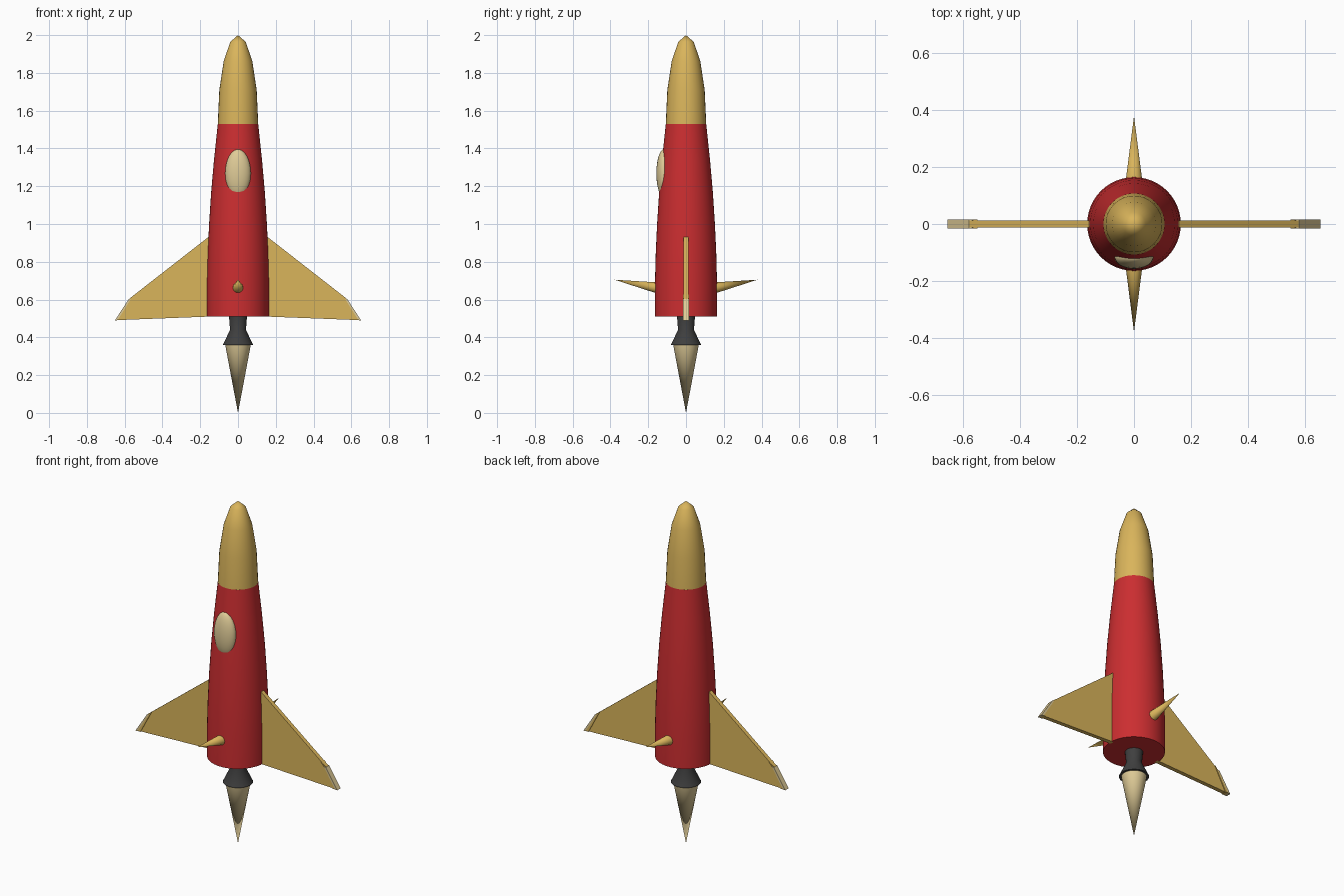
import bpy, math
from mathutils import Vector

if "Cube" in bpy.data.objects:
    bpy.data.objects.remove(bpy.data.objects["Cube"])


def mat(name, rgb):
    m = bpy.data.materials.new(name)
    m.diffuse_color = (*rgb, 1)
    m.use_nodes = True
    m.node_tree.nodes["Principled BSDF"].inputs["Base Color"].default_value = m.diffuse_color
    return m


RED = mat("red", (0.60, 0.027, 0.03))
GOLD = mat("gold", (0.70, 0.46, 0.105))
PALE = mat("pale_cream", (0.74, 0.60, 0.31))
DARK = mat("dark_grey", (0.05, 0.05, 0.05))


def make(name, verts, faces, material, angle=None):
    me = bpy.data.meshes.new(name)
    me.from_pydata(verts, [], faces)
    me.materials.append(material)
    ob = bpy.data.objects.new(name, me)
    bpy.context.collection.objects.link(ob)
    if angle:
        bpy.ops.object.select_all(action='DESELECT')
        ob.select_set(True)
        bpy.context.view_layer.objects.active = ob
        bpy.ops.object.shade_smooth_by_angle(angle=math.radians(angle))
    return ob


def lathe(name, profile, material, n=32):
    """Revolve (radius, z) points listed bottom to top; radius 0 is a tip."""
    verts, rings, faces = [], [], []
    for r, z in profile:
        k = 1 if r == 0 else n
        rings.append(list(range(len(verts), len(verts) + k)))
        verts += [(r * math.cos(2 * math.pi * i / n), r * math.sin(2 * math.pi * i / n), z)
                  for i in range(k)]
    for a, b in zip(rings, rings[1:]):
        for i in range(n):
            j = (i + 1) % n
            f = [a[i % len(a)], a[j % len(a)], b[j % len(b)], b[i % len(b)]]
            faces.append(list(dict.fromkeys(f)))
    if len(rings[0]) > 1:
        faces.append(rings[0][::-1])
    if len(rings[-1]) > 1:
        faces.append(rings[-1])
    return make(name, verts, faces, material, 40)


def plate(name, outline, thick, material):
    """Extrude a clockwise (x, z) outline along y."""
    n, h = len(outline), thick / 2
    verts = [(x, -h, z) for x, z in outline] + [(x, h, z) for x, z in outline]
    faces = [list(range(n))[::-1], list(range(n, 2 * n))]
    faces += [[i, (i + 1) % n, n + (i + 1) % n, n + i] for i in range(n)]
    return make(name, verts, faces, material)


# Fuselage
lathe("body", [(0.164, 0.51), (0.164, 0.70), (0.160, 0.85), (0.153, 1.0), (0.142, 1.17),
               (0.127, 1.34), (0.107, 1.53)], RED, 48)

# Nose: half ellipsoid with four rings
nose = [(0.107 * math.cos(math.radians(a)), 1.53 + 0.47 * math.sin(math.radians(a)))
        for a in (0, 22.5, 45, 67.5)]
lathe("nose_cone", nose + [(0, 2.0)], GOLD, 32)

# Engine nozzle and flame
lathe("nozzle", [(0.08, 0.36), (0.042, 0.44), (0.048, 0.515)], DARK)
lathe("flame", [(0, 0.0), (0.068, 0.362)], PALE)

# Window: flattened ellipsoid on the front
window = lathe("window", [(0, -1)] + [(math.cos(math.radians(a)), math.sin(math.radians(a)))
               for a in range(-75, 76, 15)] + [(0, 1)], PALE)
window.scale = (0.068, 0.04, 0.128)
window.location = (0, -0.117, 1.268)

# Wings with thicker tips and pale tip edges
for s, side in ((1, "right"), (-1, "left")):
    parts = (("wing", [(0.10, 0.93), (0.158, 0.93), (0.575, 0.605), (0.645, 0.491), (0.10, 0.512)],
              0.024, GOLD),
             ("wing_tip", [(0.547, 0.627), (0.566, 0.605), (0.637, 0.491), (0.62, 0.491)],
              0.032, GOLD),
             ("wing_tip_edge", [(0.566, 0.605), (0.578, 0.603), (0.652, 0.489), (0.637, 0.491)],
              0.032, PALE))
    for name, outline, thick, m in parts:
        pts = [(s * x, z) for x, z in outline]
        plate(side + "_" + name, pts if s > 0 else pts[::-1], thick, m)

# Front and back spikes, tilted slightly upward
for s, side in ((1, "back"), (-1, "front")):
    base, tip = Vector((0, s * 0.12, 0.656)), Vector((0, s * 0.378, 0.705))
    d = tip - base
    spike = lathe(side + "_spike", [(0.033, 0), (0, d.length)], GOLD, 12)
    spike.location = base
    spike.rotation_euler = d.to_track_quat('Z', 'Y').to_euler()
